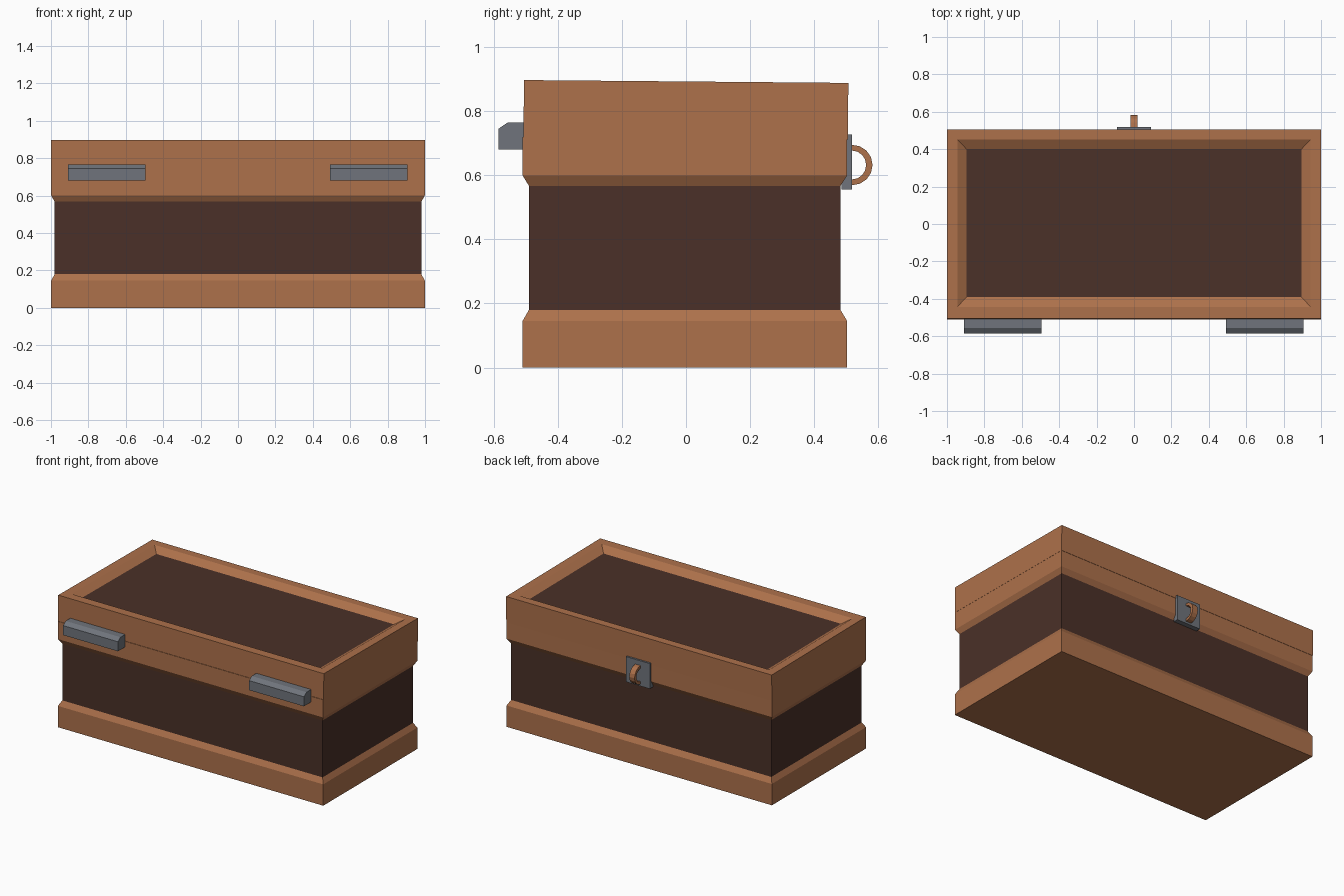
import bpy, bmesh, math
from mathutils import Vector

if "Cube" in bpy.data.objects:
    bpy.data.objects.remove(bpy.data.objects["Cube"])


def material(name, rgb):
    m = bpy.data.materials.new(name)
    m.diffuse_color = (*rgb, 1)
    m.use_nodes = True
    m.node_tree.nodes["Principled BSDF"].inputs["Base Color"].default_value = m.diffuse_color
    return m


WOOD = material("trim_wood", (0.42, 0.165, 0.07))
DARK = material("panel_wood", (0.069, 0.03, 0.021))
METAL = material("metal", (0.16, 0.175, 0.2))


def finish(bm, name, mats, loc=(0, 0, 0)):
    bmesh.ops.recalc_face_normals(bm, faces=bm.faces)
    me = bpy.data.meshes.new(name)
    bm.to_mesh(me)
    bm.free()
    for m in mats:
        me.materials.append(m)
    ob = bpy.data.objects.new(name, me)
    ob.location = loc
    bpy.context.collection.objects.link(ob)
    return ob


def loft(name, loops, mat_ids, loc=(0, 0, 0)):
    """Rectangular loops (half_x, y0, y1, z) skinned in order and capped.
    mat_ids: first cap, each band, last cap."""
    bm = bmesh.new()
    rings = [[bm.verts.new(c) for c in ((-x, a, z), (x, a, z), (x, b, z), (-x, b, z))]
             for x, a, b, z in loops]
    bm.faces.new(rings[0]).material_index = mat_ids[0]
    for r, s, mi in zip(rings, rings[1:], mat_ids[1:]):
        for i in range(4):
            j = (i + 1) % 4
            bm.faces.new((r[i], r[j], s[j], s[i])).material_index = mi
    bm.faces.new(rings[-1]).material_index = mat_ids[-1]
    return finish(bm, name, (WOOD, DARK), loc)


def extrude_x(name, profile, x0, x1, mat):
    """Solid from a (y, z) profile between x0 and x1."""
    bm = bmesh.new()
    face = bm.faces.new([bm.verts.new((x0, y, z)) for y, z in profile])
    new = bmesh.ops.extrude_face_region(bm, geom=[face])["geom"]
    bmesh.ops.translate(bm, vec=Vector((x1 - x0, 0, 0)),
                        verts=[v for v in new if isinstance(v, bmesh.types.BMVert)])
    return finish(bm, name, (mat,))


# Hollow chest body with flared base and rim
Y = (-0.51, 0.503)
P = (-0.49, 0.482)
C = (-0.43, 0.423)
loft("chest_body", [
    (0.999, *Y, 0), (0.999, *Y, 0.145), (0.98, *P, 0.18), (0.98, *P, 0.567),
    (0.999, *Y, 0.6), (0.999, *Y, 0.72), (0.92, *C, 0.72), (0.92, *C, 0.06),
], [0, 0, 0, 1, 0, 0, 0, 1, 1])

# Lid with recessed top panel, pivoted at the hinge line and slightly over-closed
lid = loft("lid", [
    (0.92, 0.08, 0.932, 0.1), (0.92, 0.08, 0.932, 0), (1, 0, 1.012, 0),
    (1, 0, 1.012, 0.177), (0.945, 0.062, 0.957, 0.177), (0.895, 0.115, 0.906, 0.147),
], [1, 1, 0, 0, 0, 0, 1], (0, -0.507, 0.72))
lid.rotation_euler.x = math.radians(-0.5)

# Hinges
hinge = [(-0.5, 0.68), (-0.585, 0.68), (-0.585, 0.745), (-0.556, 0.765), (-0.5, 0.765)]
extrude_x("hinge_left", hinge, -0.908, -0.495, METAL)
extrude_x("hinge_right", hinge, 0.493, 0.906, METAL)

# Latch plate and its half-ring loop
extrude_x("latch_plate", [(0.485, 0.555), (0.518, 0.555), (0.518, 0.727), (0.485, 0.727)],
          -0.09, 0.09, METAL)
N = 8
arc = [math.pi * (i / N - 0.5) for i in range(N + 1)]
ring = ([(0.518 + 0.064 * math.cos(a), 0.632 + 0.063 * math.sin(a)) for a in arc]
        + [(0.518 + 0.044 * math.cos(a), 0.632 + 0.045 * math.sin(a)) for a in reversed(arc)])
extrude_x("latch_ring", ring, -0.02, 0.02, WOOD)
